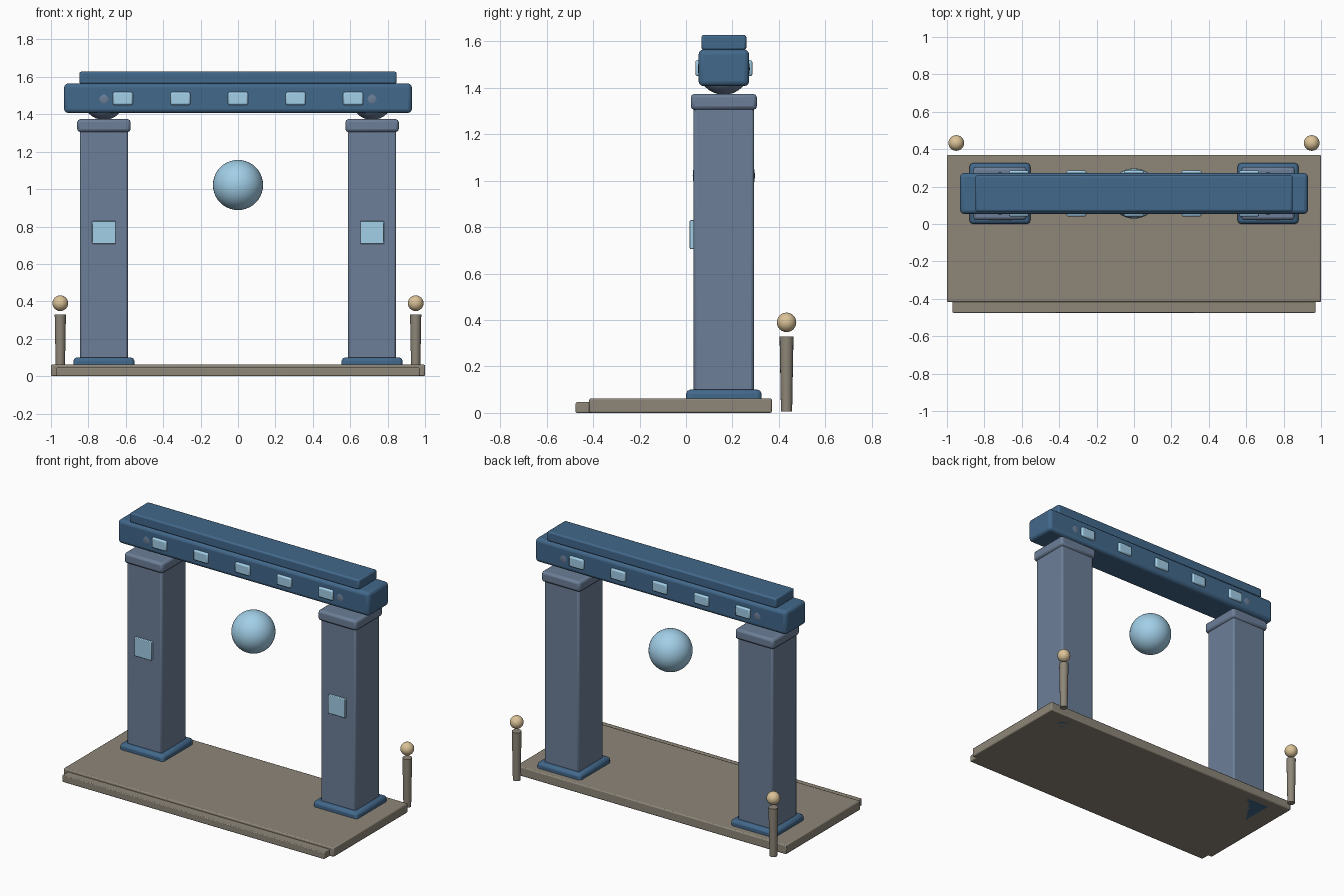
import bpy

if "Cube" in bpy.data.objects:
    bpy.data.objects.remove(bpy.data.objects["Cube"])

def material(name, r, g, b):
    m = bpy.data.materials.new(name)
    m.diffuse_color = (r, g, b, 1)
    m.use_nodes = True
    m.node_tree.nodes["Principled BSDF"].inputs["Base Color"].default_value = m.diffuse_color
    return m

STONE = material("warm_stone", 0.27, 0.24, 0.19)
SLATE = material("slate_blue", 0.15, 0.21, 0.31)
BLUE = material("deep_blue", 0.055, 0.14, 0.26)
GLOW = material("pale_blue", 0.36, 0.62, 0.80)
GOLD = material("pale_gold", 0.70, 0.54, 0.31)

def finish(name, mat):
    ob = bpy.context.object
    ob.name = name
    ob.data.materials.append(mat)
    return ob

def box(name, x, y, z, mat, bevel=0.01, segments=2):
    """Bevelled box from (min, max) ranges."""
    lo, hi = zip(x, y, z)
    bpy.ops.mesh.primitive_cube_add(size=1, location=[(a + b) / 2 for a, b in zip(lo, hi)])
    ob = finish(name, mat)
    ob.scale = [b - a for a, b in zip(lo, hi)]
    bpy.ops.object.transform_apply(location=False, rotation=False, scale=True)
    mod = ob.modifiers.new("bevel", "BEVEL")
    mod.width, mod.segments = bevel, segments
    bpy.ops.object.shade_smooth_by_angle()
    return ob

def ball(name, loc, r, mat, seg=32, rings=16):
    bpy.ops.mesh.primitive_uv_sphere_add(segments=seg, ring_count=rings, radius=r, location=loc)
    bpy.ops.object.shade_smooth()
    return finish(name, mat)

def around(c, w):
    return (c - w / 2, c + w / 2)

Y = 0.163  # centre line of the gate

# Platform and front step
box("platform", (-1, 1), (-0.417, 0.37), (0, 0.062), STONE, 0.007)
box("front_step", (-0.97, 0.97), (-0.475, -0.40), (0, 0.046), STONE, 0.005)

for side, s in (("left", -1), ("right", 1)):
    px = s * 0.717
    # Pillar with plinth, capital, bearing ball and inlaid tile
    box(side + "_plinth", around(px, 0.325), around(Y, 0.325), (0.0, 0.1), BLUE, 0.018)
    box(side + "_pillar", around(px, 0.258), around(Y, 0.26), (0.08, 1.32), SLATE, 0.012)
    box(side + "_capital", around(px, 0.285), around(Y, 0.285), (1.305, 1.374), SLATE, 0.016)
    ball(side + "_bearing", (px, Y, 1.482), 0.112, SLATE)
    box(side + "_pillar_tile", around(px, 0.126), (0.016, 0.046), (0.706, 0.830), GLOW, 0.004)
    # Lamp post behind the platform
    lx, ly = s * 0.95, 0.433
    bpy.ops.mesh.primitive_cone_add(vertices=16, radius1=0.024, radius2=0.03,
                                    depth=0.325, location=(lx, ly, 0.1675))
    finish(side + "_lamp_post", STONE)
    bpy.ops.object.shade_smooth_by_angle()
    ball(side + "_lamp_globe", (lx, ly, 0.39), 0.042, GOLD, 24, 12)

# Lintel beam and its upper rail
box("lintel", (-0.93, 0.93), around(Y, 0.218), (1.407, 1.565), BLUE, 0.022, 3)
box("upper_rail", (-0.848, 0.848), around(Y, 0.193), (1.562, 1.628), BLUE, 0.01)

# Tiles on both faces of the lintel
for i in range(5):
    for face, f in (("front", -1), ("back", 1)):
        box(f"lintel_tile_{face}_{i + 1}", around((i - 2) * 0.308, 0.107),
            around(Y + f * 0.108, 0.03), (1.45, 1.519), GLOW, 0.009)

# Floating orb in the opening
ball("orb", (0, Y, 1.022), 0.134, GLOW, 40, 20)
